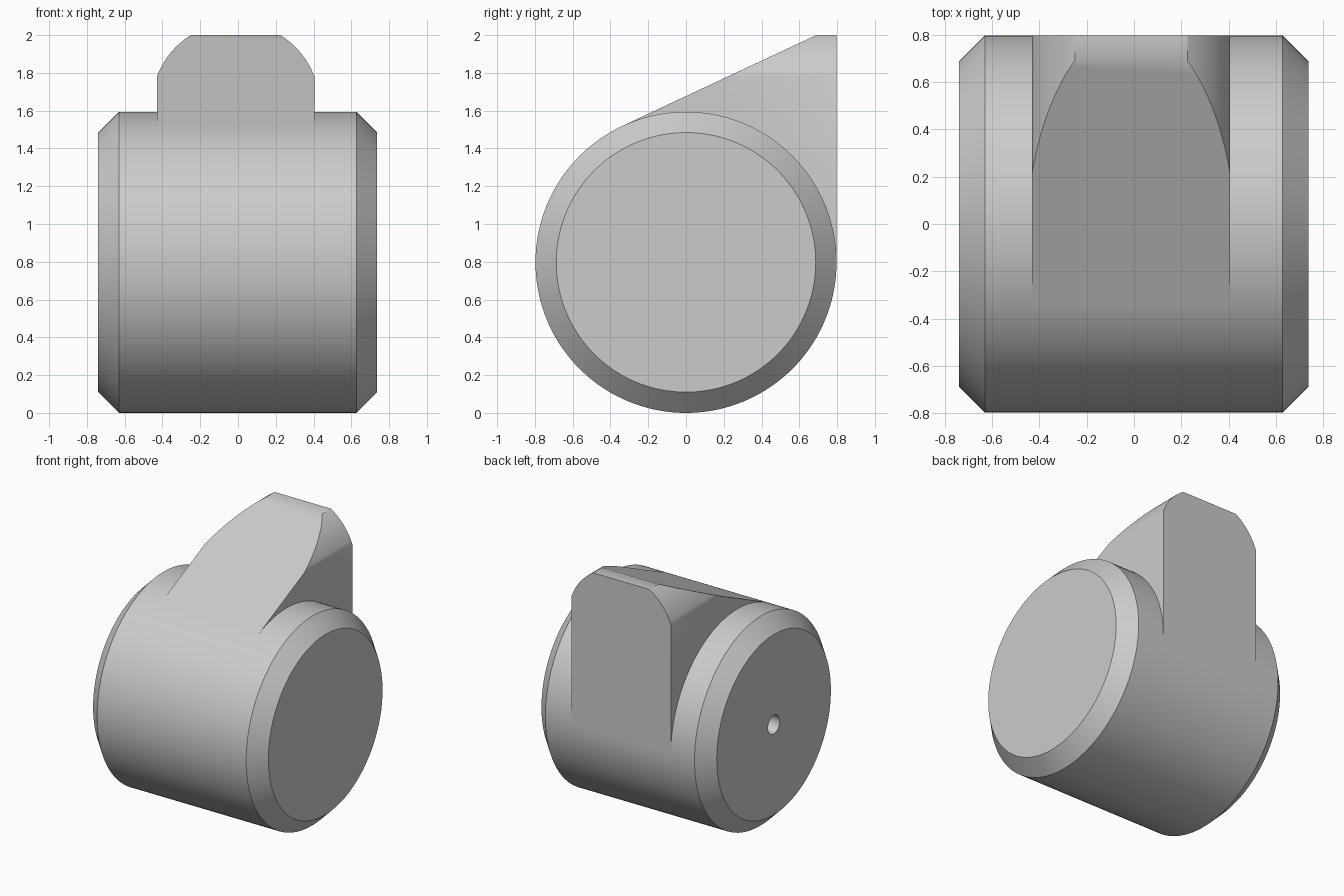
import bpy, bmesh
from math import sin, cos, acos, atan2, hypot, tau
from mathutils import Vector

cube = bpy.data.objects.get("Cube")
if cube:
    bpy.data.objects.remove(cube, do_unlink=True)

RADIUS = 0.797          # barrel radius, also the height of its axis
CHAMFER = 0.11
LEFT, RIGHT = -0.74, 0.737

grey = bpy.data.materials.new("light grey")
grey.use_nodes = True
colour = (0.6, 0.6, 0.6, 1)
grey.diffuse_color = colour
grey.node_tree.nodes["Principled BSDF"].inputs["Base Color"].default_value = colour


def finish(bm, name):
    """Turn a bmesh into a smooth-shaded object with crisp edges."""
    bmesh.ops.remove_doubles(bm, verts=bm.verts, dist=1e-5)
    bmesh.ops.recalc_face_normals(bm, faces=bm.faces)
    mesh = bpy.data.meshes.new(name)
    bm.to_mesh(mesh)
    bm.free()
    mesh.materials.append(grey)
    obj = bpy.data.objects.new(name, mesh)
    bpy.context.collection.objects.link(obj)
    bpy.ops.object.select_all(action='DESELECT')
    obj.select_set(True)
    bpy.context.view_layer.objects.active = obj
    bpy.ops.object.shade_smooth_by_angle(angle=0.52)
    return obj


def cut(bm, point, normal):
    """Slice off everything on the normal side of a plane and cap it."""
    geom = bm.verts[:] + bm.edges[:] + bm.faces[:]
    made = bmesh.ops.bisect_plane(bm, geom=geom, plane_co=point, plane_no=normal,
                                  clear_outer=True)["geom_cut"]
    bmesh.ops.holes_fill(bm, edges=[e for e in made if isinstance(e, bmesh.types.BMEdge)])


# Barrel: chamfered cylinder lathed about x, with a blind centre hole on one end
hole_radius, hole_end = 0.07, LEFT + 0.4
rim = RADIUS - CHAMFER
profile = [(hole_end, 0), (hole_end, hole_radius), (LEFT, hole_radius), (LEFT, rim),
           (LEFT + CHAMFER, RADIUS), (RIGHT - CHAMFER, RADIUS), (RIGHT, rim), (RIGHT, 0)]
bm = bmesh.new()
verts = [bm.verts.new((x, 0, RADIUS + r)) for x, r in profile]
edges = [bm.edges.new(pair) for pair in zip(verts, verts[1:])]
bmesh.ops.spin(bm, geom=verts + edges, cent=(0, 0, RADIUS), axis=(1, 0, 0),
               angle=tau, steps=144)
finish(bm, "barrel")

# Tab: round-shouldered outline extruded front to back
mid, half, flat = -0.0125, 0.4175, 0.2375
shoulder, top, arc_z = 1.78, 2.0, 1.622
arc_r = hypot(half, shoulder - arc_z)
start = atan2(shoulder - arc_z, half)
end = atan2(top - arc_z, flat)
steps = 12
side = [(half, RADIUS)]
for i in range(steps + 1):
    a = start + (end - start) * i / steps
    side.append((arc_r * cos(a), arc_z + arc_r * sin(a)))
outline = side + [(-x, z) for x, z in reversed(side)]

# The slope leaves the barrel as a tangent and meets the top flat
tip = Vector((0, 0.69, top))
dy, dz = tip.y, tip.z - RADIUS
touch_angle = atan2(dz, dy) + acos(RADIUS / hypot(dy, dz))
normal = Vector((0, cos(touch_angle), sin(touch_angle)))
touch = Vector((0, 0, RADIUS)) + normal * RADIUS
back = Vector((0, RADIUS, RADIUS))

bm = bmesh.new()
face = bm.faces.new([bm.verts.new((mid + x, touch.y - 0.1, z)) for x, z in outline])
grown = bmesh.ops.extrude_face_region(bm, geom=[face])["geom"]
bmesh.ops.translate(bm, vec=(0, RADIUS - touch.y + 0.1, 0),
                    verts=[v for v in grown if isinstance(v, bmesh.types.BMVert)])
cut(bm, tip, normal)
# Underside runs inside the barrel between the two tangent lines
chord = back - touch
cut(bm, back, Vector((0, chord.z, -chord.y)).normalized())
finish(bm, "tab")
